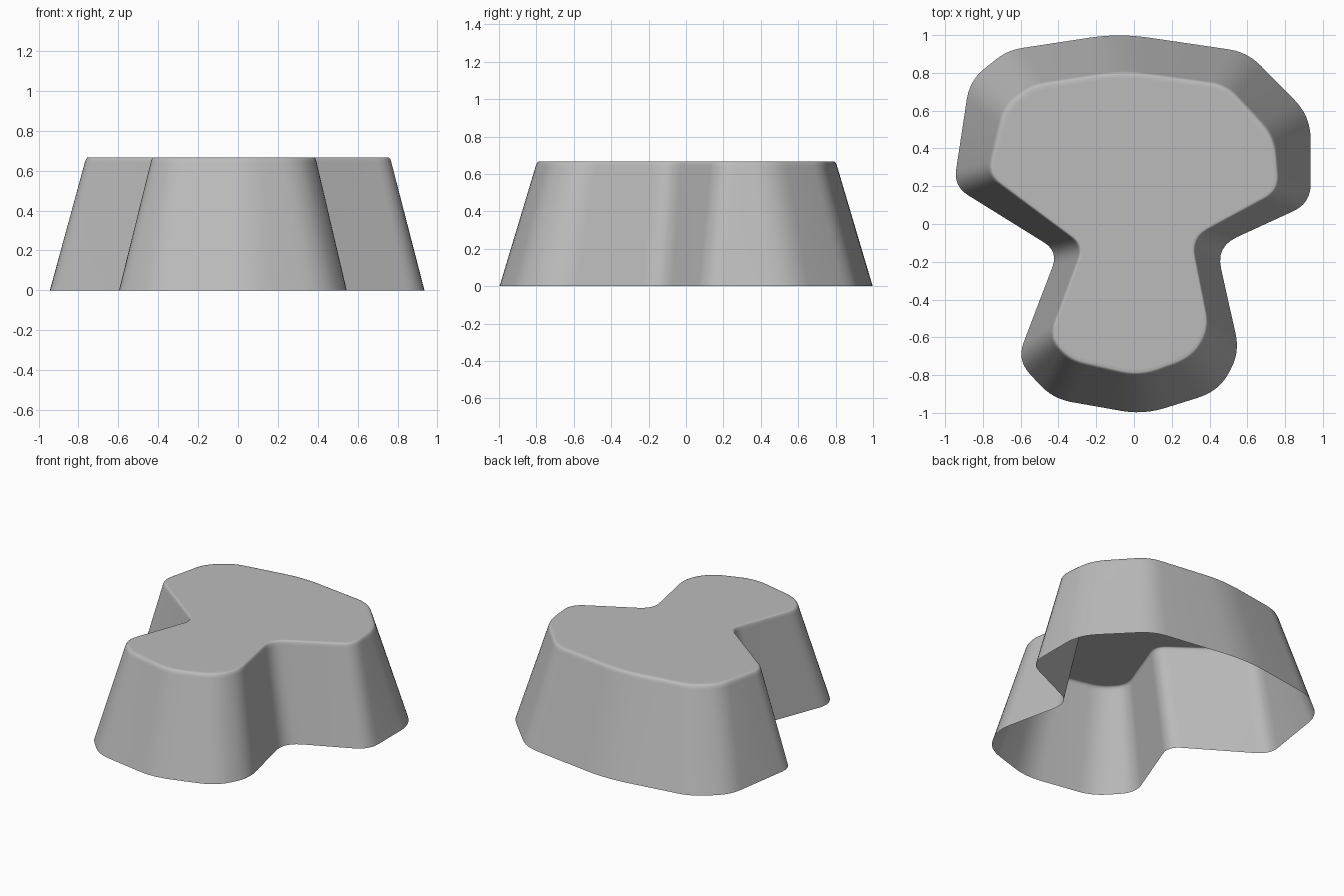
import bpy
import bmesh
import math
from mathutils import Vector

cube = bpy.data.objects.get("Cube")
if cube:
    bpy.data.objects.remove(cube, do_unlink=True)

HEIGHT = 0.667

# Outline corners, anticlockwise: base x, y, top x, y, rounding length
CORNERS = [
    (-.08, 1.01, -.06, .81, .16),
    (-.67, .92, -.54, .735, .08),
    (-.87, .76, -.69, .62, .1),
    (-.955, .2, -.775, .26, .09),
    (-.4, -.145, -.27, -.115, .09),
    (-.62, -.72, -.45, -.6, .1),
    (-.43, -.925, -.34, -.725, .1),
    (.05, -1.01, .03, -.81, .12),
    (.45, -.885, .31, -.71, .12),
    (.56, -.68, .4, -.555, .1),
    (.435, -.12, .305, -.075, .12),
    (.935, .11, .77, .175, .1),
    (.935, .57, .745, .46, .12),
    (.6, .91, .49, .735, .1),
]


def rounded_outline(points, lengths, steps=6):
    """Round every corner of a closed outline with a short curve."""
    outline = []
    for i, corner in enumerate(points):
        before = points[i - 1]
        after = points[(i + 1) % len(points)]
        start = corner + (before - corner).normalized() * min(lengths[i], (before - corner).length * .45)
        end = corner + (after - corner).normalized() * min(lengths[i], (after - corner).length * .45)
        for s in range(steps + 1):
            t = s / steps
            outline.append(start.lerp(corner, t).lerp(corner.lerp(end, t), t))
    return outline


def make_material(name, colour):
    mat = bpy.data.materials.new(name)
    mat.use_nodes = True
    mat.diffuse_color = colour
    mat.node_tree.nodes["Principled BSDF"].inputs["Base Color"].default_value = colour
    return mat


lengths = [c[4] for c in CORNERS]
base = rounded_outline([Vector(c[0:2]) for c in CORNERS], lengths)
top = rounded_outline([Vector(c[2:4]) for c in CORNERS], [n * .85 for n in lengths])

# Tapered wall followed by a softly rounded rim, open underneath
bm = bmesh.new()
rows = [(0, 0), (.955, HEIGHT - .03)]
for s in range(1, 5):
    a = s / 4 * math.pi / 2
    rows.append((.955 + .03 * math.sin(a) + .07 * (1 - math.cos(a)),
                 HEIGHT - .03 + .03 * math.sin(a)))
rows.append((1.15, HEIGHT))
rings = [[bm.verts.new((*b.lerp(t, amount), z)) for b, t in zip(base, top)]
         for amount, z in rows]
count = len(base)
for low, high in zip(rings, rings[1:]):
    for i in range(count):
        j = (i + 1) % count
        bm.faces.new((low[i], low[j], high[j], high[i]))

# Flat top
bm.faces.new(rings[-1])
bmesh.ops.recalc_face_normals(bm, faces=bm.faces)
if sum(f.normal.z * f.calc_area() for f in bm.faces) < 0:
    bmesh.ops.reverse_faces(bm, faces=bm.faces)
for face in bm.faces:
    face.smooth = True

mesh = bpy.data.meshes.new("tapered_shell")
bm.to_mesh(mesh)
bm.free()
mesh.materials.append(make_material("plain grey", (.5, .5, .5, 1)))
shell = bpy.data.objects.new("tapered_shell", mesh)
bpy.context.collection.objects.link(shell)
